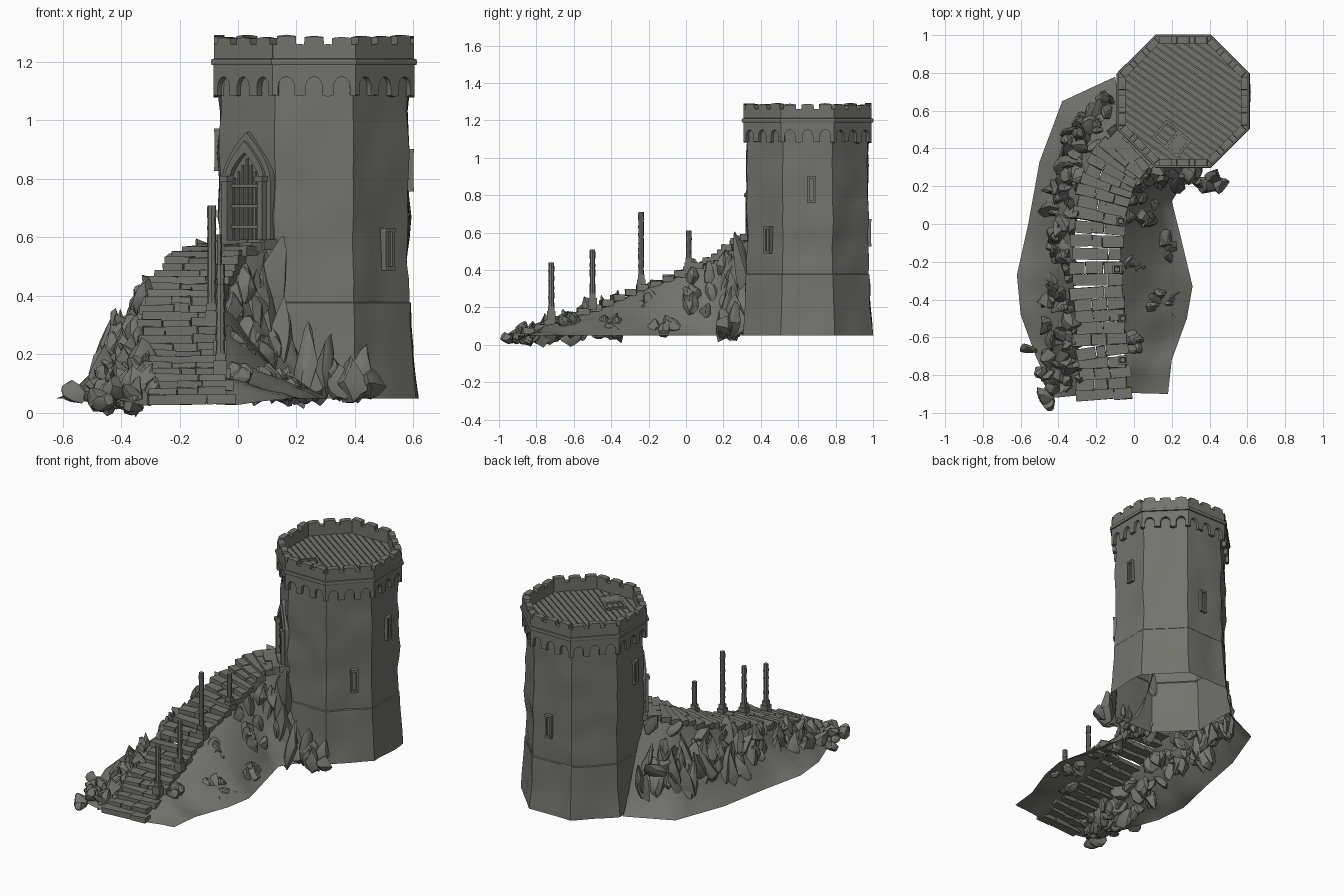
import bpy, bmesh, math, random
from mathutils import Vector, Matrix, noise

random.seed(7)
if "Cube" in bpy.data.objects:
    bpy.data.objects.remove(bpy.data.objects["Cube"], do_unlink=True)

stone = bpy.data.materials.new("grey_stone")
stone.use_nodes = True
COLOUR = (0.17, 0.17, 0.155, 1)
stone.diffuse_color = COLOUR
stone.node_tree.nodes["Principled BSDF"].inputs["Base Color"].default_value = COLOUR

CENTRE = Vector((0.26, 0.65, 0))
SIDE = 2 * math.tan(math.pi / 8)      # octagon side length per unit of apothem
uni = random.uniform


def finish(bm, name, angle=35):
    bmesh.ops.recalc_face_normals(bm, faces=bm.faces)
    mesh = bpy.data.meshes.new(name)
    bm.to_mesh(mesh)
    bm.free()
    mesh.materials.append(stone)
    ob = bpy.data.objects.new(name, mesh)
    bpy.context.scene.collection.objects.link(ob)
    bpy.ops.object.select_all(action='DESELECT')
    ob.select_set(True)
    bpy.context.view_layer.objects.active = ob
    bpy.ops.object.shade_smooth_by_angle(angle=math.radians(angle))
    return ob


def on_face(k, apothem):
    """Frame on tower face k: x along the wall, -y outward, z up."""
    a = k * math.pi / 4
    out = Vector((math.cos(a), math.sin(a), 0))
    return Matrix.Translation(CENTRE + out * apothem) @ Matrix.Rotation(a + math.pi / 2, 4, 'Z')


def prism(bm, pts, y0, y1, m=Matrix()):
    """Extrude an (x, z) outline from y0 to y1."""
    front = [bm.verts.new(m @ Vector((x, y0, z))) for x, z in pts]
    back = [bm.verts.new(m @ Vector((x, y1, z))) for x, z in pts]
    bm.faces.new(front)
    bm.faces.new(back[::-1])
    for i in range(len(pts)):
        j = (i + 1) % len(pts)
        bm.faces.new((front[i], back[i], back[j], front[j]))


def rect(x0, x1, z0, z1):
    return [(x0, z0), (x1, z0), (x1, z1), (x0, z1)]


def box(bm, loc, size, rot=Matrix()):
    m = Matrix.Translation(loc) @ rot @ Matrix.Diagonal((*size, 1))
    return bmesh.ops.create_cube(bm, size=1, matrix=m)["verts"]


def grid_faces(bm, rows, closed=False):
    for a, b in zip(rows, rows[1:]):
        n = len(a)
        for i in range(n if closed else n - 1):
            bm.faces.new((a[i], a[(i + 1) % n], b[(i + 1) % n], b[i]))


def octagon_ring(bm, apothem, z, sub=1, rough=0.0):
    ring = []
    for k in range(8):
        m = on_face(k, apothem)
        for j in range(sub):
            p = m @ Vector(((j / sub - 0.5) * SIDE * apothem, 0, z))
            out = (p - CENTRE).to_2d().normalized().to_3d()
            ring.append(bm.verts.new(p + out * rough * noise.noise(p * 7)))
    return ring


# Tower wall: uneven octagon, flared below a seam, open underneath
bm = bmesh.new()
profile = [(0.352, 0.05), (0.342, 0.13), (0.334, 0.22), (0.329, 0.31), (0.326, 0.375), (0.322, 0.38)]
profile += [(0.322 + 0.003 * math.sin(i * 2), 0.38 + 0.8 * i / 11) for i in range(1, 12)]
grid_faces(bm, [octagon_ring(bm, a, z, 6, 0.013) for a, z in profile], True)
finish(bm, "tower_wall", 30)

# Corbel arches and battlements, one panel per side
corbels, walls = bmesh.new(), bmesh.new()
ARCHES = 3
for k in range(8):
    half = SIDE * 0.343 / 2
    pitch = 2 * half / ARCHES
    pts = [(half, 1.2), (-half, 1.2)]
    for i in range(ARCHES):
        x = -half + i * pitch
        pts += [(x, 1.085 + uni(-0.008, 0.008)), (x + pitch * 0.2, 1.085)]
        for j in range(7):
            a = math.pi * (1 - j / 6)
            pts.append((x + pitch * (0.5 + 0.3 * math.cos(a)), 1.115 + 0.035 * math.sin(a)))
        pts.append((x + pitch * 0.8, 1.085))
    prism(corbels, pts + [(half, 1.085)], 0, 0.035, on_face(k, 0.343))
    pts = [(-half, 1.18)]
    for i in range(ARCHES):
        x = -half + i * pitch
        top = 1.285 + uni(-0.006, 0.005)
        pts += [(x, 1.262), (x + pitch * 0.14, 1.26), (x + pitch * 0.16, top),
                (x + pitch * 0.5, top + 0.004), (x + pitch * 0.84, top), (x + pitch * 0.86, 1.26)]
    prism(walls, pts + [(half, 1.262), (half, 1.18)], 0, 0.036, on_face(k, 0.342))
finish(corbels, "corbel_arches")
finish(walls, "battlements")

# Moulded ledge round the crown
bm = bmesh.new()
ledge = [(0.335, 1.188), (0.35, 1.19), (0.353, 1.2), (0.35, 1.21), (0.335, 1.213)]
grid_faces(bm, [octagon_ring(bm, a, z) for a, z in ledge], True)
finish(bm, "crown_ledge")

# Roof deck: diagonal planks clipped to the octagon
bm = bmesh.new()
bm.faces.new(octagon_ring(bm, 0.325, 1.185))
turn = Matrix.Rotation(math.radians(-35), 4, 'Z')
for i in range(-10, 11):
    box(bm, CENTRE + turn @ Vector((0, i * 0.034, 1.195)), (0.8, 0.029, 0.014 + uni(0, 0.004)), turn)
for k in range(8):
    m = on_face(k, 0.318)
    bmesh.ops.bisect_plane(bm, geom=bm.verts[:] + bm.edges[:] + bm.faces[:], plane_co=m.translation,
                           plane_no=m.translation - CENTRE, clear_outer=True)
finish(bm, "roof_planks")

# Roof hatch with frame and lid
bm = bmesh.new()
turn = Matrix.Rotation(math.radians(-40), 4, 'Z')
for dx, dy, sx, sy in ((0, 0.055, 0.17, 0.014), (0, -0.055, 0.17, 0.014), (0.08, 0, 0.014, 0.11),
                       (-0.08, 0, 0.014, 0.11), (0, 0, 0.014, 0.11), (0.04, 0, 0.065, 0.095)):
    box(bm, Vector((0.2, 0.45, 1.208)) + turn @ Vector((dx, dy, 0)), (sx, sy, 0.012), turn)
finish(bm, "roof_hatch")


# Arched doorway on the face above the stairs
def arch(w, z0, spring, apex):
    right = [(w * (1 - (i / 8) ** 1.8), spring + (apex - spring) * i / 8) for i in range(9)]
    return [(w, z0)] + right + [(-x, z) for x, z in right[-2::-1]] + [(-w, z0)]


DOOR = on_face(5, 0.325) @ Matrix.Translation((0.012, 0, 0))
bm = bmesh.new()
for w, inner, apex, low, depth in ((0.118, 0.095, 0.96, 0.925, 0.016), (0.097, 0.073, 0.93, 0.89, 0.026)):
    prism(bm, arch(w, 0.57, 0.79, apex) + arch(inner, 0.57, 0.79, low)[::-1], -depth, 0.02, DOOR)
for s in (-1, 1):
    prism(bm, rect(s * 0.085 - 0.013, s * 0.085 + 0.013, 0.57, 0.8), -0.036, 0, DOOR)
    prism(bm, rect(s * 0.085 - 0.018, s * 0.085 + 0.018, 0.79, 0.81), -0.042, 0, DOOR)
finish(bm, "door_surround")
bm = bmesh.new()
prism(bm, arch(0.074, 0.57, 0.79, 0.89), -0.009, 0.01, DOOR)
for i in range(-3, 4):
    prism(bm, rect(i * 0.02 - 0.004, i * 0.02 + 0.004, 0.58, 0.87 - abs(i) * 0.022), -0.015, 0, DOOR)
for z in (0.63, 0.7, 0.77):
    prism(bm, rect(-0.07, 0.07, z, z + 0.012), -0.019, 0, DOOR)
finish(bm, "door")

# Narrow windows: face, offset along wall, centre height
bm = bmesh.new()
for k, s, z in ((7, 0.03, 0.56), (0, 0.02, 0.83), (2, -0.02, 0.6), (4, 0.04, 0.9)):
    m = on_face(k, 0.324) @ Matrix.Translation((s, 0, z))
    prism(bm, rect(-0.012, 0.012, -0.06, 0.06), -0.006, 0.02, m)
    for side in (-1, 1):
        prism(bm, rect(side * 0.016 - 0.006, side * 0.016 + 0.006, -0.07, 0.07), -0.016, 0.02, m)
        prism(bm, rect(-0.022, 0.022, side * 0.066 - 0.007, side * 0.066 + 0.007), -0.018, 0.02, m)
finish(bm, "windows")

# Stair route and the outer foot of each bank
ROUTE = [(-.16, -.9, .06), (-.17, -.7, .14), (-.19, -.48, .21), (-.2, -.25, .31),
         (-.19, 0, .4), (-.15, .2, .48), (-.08, .34, .56), (.02, .42, .585)]
LEFT = [(-.42, -.92), (-.52, -.7), (-.6, -.48), (-.62, -.27), (-.56, 0), (-.5, .33), (-.38, .65), (-.1, .78)]
RIGHT = [(.18, -.9), (.2, -.72), (.28, -.5), (.31, -.33), (.25, -.08), (.2, .12), (.3, .28), (.3, .4)]


def along(pts, t):
    i = min(int(t), len(pts) - 2)
    return Vector(pts[i]).lerp(Vector(pts[i + 1]), t - i)


def heading(t):
    d = along(ROUTE, min(t + 0.4, 7)) - along(ROUTE, max(t - 0.4, 0))
    return math.atan2(d.y, d.x)


def bank(side, t, u):
    """Point on a bank: u = 0 at the stair edge, 1 at the outer foot."""
    a = heading(t) + side * math.pi / 2
    top = along(ROUTE, t) + Vector((math.cos(a) * 0.12, math.sin(a) * 0.12, -0.025))
    foot = along(LEFT if side > 0 else RIGHT, t).to_3d()
    p = top.lerp(foot, u)
    p.z = 0.05 + (top.z - 0.05) * (1 - u) ** 1.2
    return p


for side, name in ((1, "west_bank"), (-1, "east_bank")):
    bm = bmesh.new()
    rows = []
    for i in range(29):
        row = [bank(side, i / 4, j / 7) for j in range(8)]
        rows.append([bm.verts.new(p + Vector((0, 0, 0.03 * noise.noise(p * 6) * (0 < j < 7))))
                     for j, p in enumerate(row)])
    grid_faces(bm, rows)
    finish(bm, name, 60)

# Worn stone steps, each of two or three blocks
bm = bmesh.new()
STEPS = 26
for i in range(STEPS):
    t = 7 * i / (STEPS - 1)
    p = along(ROUTE, t)
    turn = Matrix.Rotation(heading(t) - math.pi / 2 + uni(-0.06, 0.06), 4, 'Z')
    cuts = [-0.135 + uni(-0.015, 0.01), uni(-0.06, -0.02), uni(0.02, 0.07), 0.135 + uni(-0.01, 0.015)]
    if i % 3 == 0:
        cuts.pop(1)
    for a, b in zip(cuts, cuts[1:]):
        loc = p + turn @ Vector(((a + b) / 2, uni(-0.004, 0.004), uni(-0.004, 0.003) - 0.012))
        for v in box(bm, loc, (b - a - 0.003, 0.062, 0.034), turn):
            v.co += Vector((uni(-1, 1), uni(-1, 1), uni(-1, 1))) * 0.003
finish(bm, "stair_steps")

# Stair posts: square foot, collar and stacked drums
bm = bmesh.new()
for x, y, z0, z1 in ((-.06, -.72, .12, .44), (-.06, -.5, .19, .51), (-.09, -.24, .29, .71), (-.07, .015, .38, .61)):
    box(bm, (x, y, z0 + 0.03), (0.046, 0.046, 0.06))
    box(bm, (x, y, z0 + 0.07), (0.034, 0.034, 0.03))
    n = round((z1 - z0 - 0.08) / 0.045)
    h = (z1 - z0 - 0.08) / n
    for i in range(n):
        r = 0.016 + uni(-0.001, 0.001)
        m = Matrix.Translation((x, y, z0 + 0.08 + (i + 0.5) * h))
        bmesh.ops.create_cone(bm, cap_ends=True, segments=8, radius1=r, radius2=r - 0.002, depth=h, matrix=m)
finish(bm, "stair_posts")


# Craggy rocks: a ball chipped by random planes, tapered and leaning
def rock(bm, loc, sx, sy, sz, lean=0.35):
    verts = bmesh.ops.create_icosphere(bm, subdivisions=2, radius=1)["verts"]
    chips = [Vector((uni(-1, 1), uni(-1, 1), uni(-0.5, 0.7))).normalized() for _ in range(7)]
    seed = Vector((uni(0, 50), uni(0, 50), 0))
    rot = Matrix.Rotation(uni(0, 6.28), 3, 'Z') @ Matrix.Rotation(uni(-lean, lean), 3, 'X')
    for v in verts:
        co = v.co * (1 + 0.35 * noise.noise(v.co * 1.5 + seed))
        for c in chips:
            co -= c * max(0, co.dot(c) - 0.55)
        taper = 1 - 0.5 * max(0, co.z)
        v.co = Vector(loc) + rot @ Vector((co.x * taper * sx, co.y * taper * sy, co.z * sz)) * 1.25


bm = bmesh.new()
for i in range(85):
    t, u = uni(0, 6.6), uni(0.02, 0.62)
    s = uni(0.03, 0.06)
    rock(bm, bank(1, t, u), s, s * uni(0.6, 1), s * uni(1, 1.8), 0.8)
for i in range(16):
    s = uni(0.045, 0.06)
    rock(bm, bank(1, uni(4.5, 6.8), uni(0.25, 0.6)), s, s * 0.7, uni(0.09, 0.14), 0.5)
finish(bm, "west_rocks", 25)

bm = bmesh.new()
for i in range(12):
    s = uni(0.025, 0.05)
    rock(bm, (uni(-0.5, -0.36), uni(-0.92, -0.68), uni(0.05, 0.1)), s * 1.3, s, s, 0.9)
rock(bm, (-0.45, -0.955, 0.035), 0.05, 0.04, 0.03, 0.2)
rock(bm, (-0.57, -0.66, 0.07), 0.05, 0.03, 0.03, 0.3)
finish(bm, "foot_of_stair_rocks", 25)

bm = bmesh.new()
for x, y, n, spread in ((0.15, -0.12, 4, 0.05), (0.16, -0.43, 8, 0.07), (0.0, -0.22, 5, 0.04), (0.02, -0.62, 3, 0.04)):
    for i in range(n):
        s = uni(0.028, 0.048)
        px, py = x + uni(-spread, spread), y + uni(-spread, spread)
        rock(bm, (px, py, 0.06 + 0.9 * max(0, 0.22 - px) * (py + 1.0)), s * 1.2, s, s, 0.7)
for i in range(14):
    s = uni(0.03, 0.05)
    rock(bm, bank(-1, uni(3.8, 6.2), uni(0.05, 0.6)), s, s, s * uni(1.2, 2), 0.4)
finish(bm, "east_rocks", 25)

# Tall crags leaning on the tower foot
bm = bmesh.new()
for i in range(13):
    x = 0.08 + 0.031 * i
    h = uni(0.07, 0.14) * (1 - 0.035 * i)
    rock(bm, (x, 0.25 + uni(-0.05, 0.02), 0.05 + h), uni(0.04, 0.06), 0.045, h, 0.3)
for x, y, z, h in ((0.13, 0.29, 0.45, 0.17), (0.09, 0.27, 0.36, 0.15), (0.05, 0.22, 0.33, 0.15), (0.15, 0.24, 0.25, 0.15)):
    rock(bm, (x, y, z), 0.05, 0.045, h, 0.2)
finish(bm, "tower_foot_rocks", 25)
